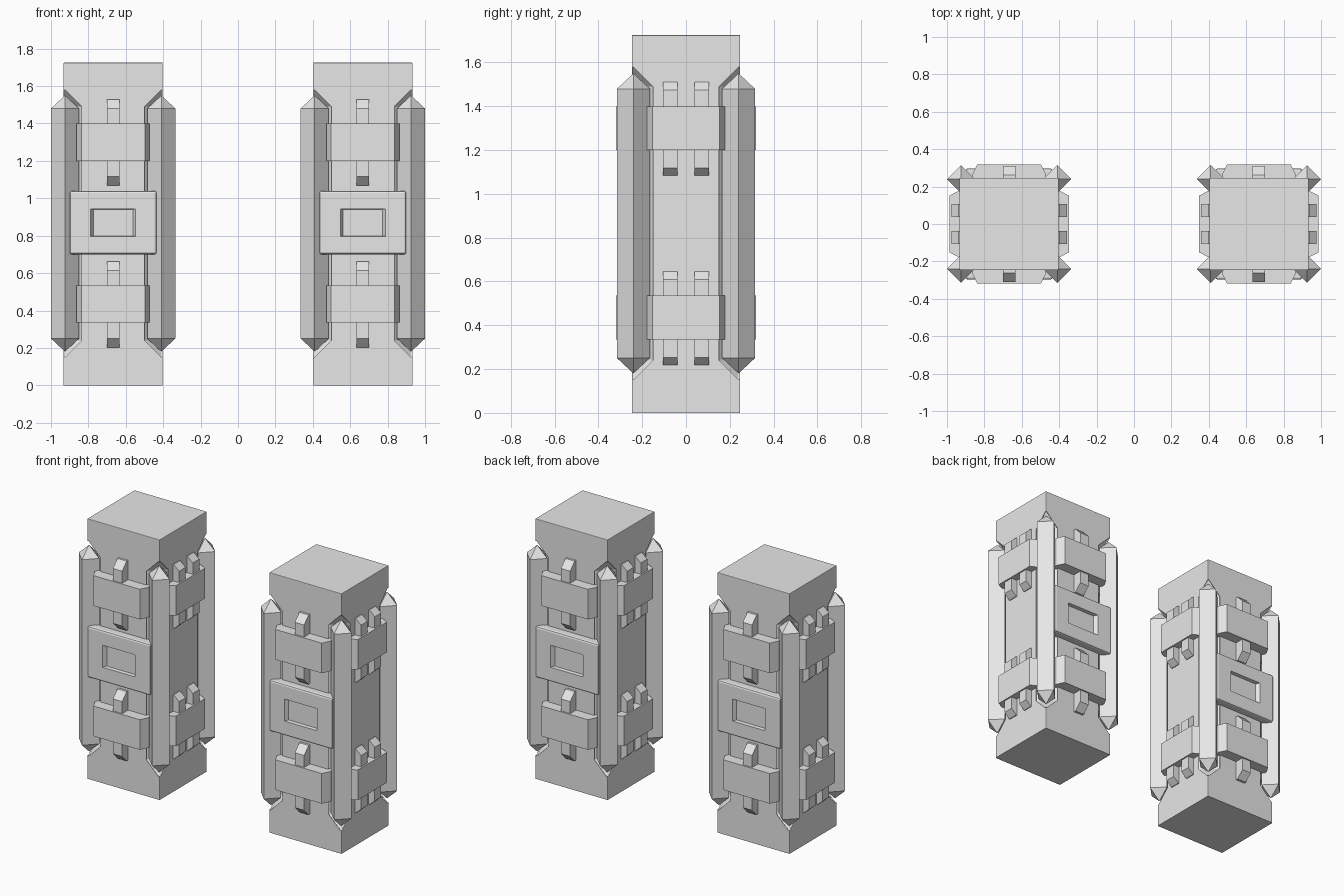
import bpy
import bmesh
from math import radians
from mathutils import Matrix

if "Cube" in bpy.data.objects:
    bpy.data.objects.remove(bpy.data.objects["Cube"], do_unlink=True)

PILLAR_X = 0.6675
HALF_X, HALF_Y, TOP = 0.265, 0.247, 1.725
POST_X, POST_Y = 0.2575, 0.24
SIDES = [(sx, sy) for sx in (-1, 1) for sy in (-1, 1)]

grey = bpy.data.materials.new("plain grey")
grey.use_nodes = True
grey.diffuse_color = (0.8, 0.8, 0.8, 1)
grey.node_tree.nodes["Principled BSDF"].inputs["Base Color"].default_value = (0.8, 0.8, 0.8, 1)


def add_hull(bm, points):
    """Add a convex solid through the points."""
    verts = [bm.verts.new(p) for p in points]
    bmesh.ops.convex_hull(bm, input=verts)


def add_box(bm, x, y, z):
    add_hull(bm, [(a, b, c) for a in x for b in y for c in z])


def clean(bm):
    bmesh.ops.dissolve_limit(bm, angle_limit=radians(1), verts=bm.verts[:], edges=bm.edges[:])
    bmesh.ops.recalc_face_normals(bm, faces=bm.faces[:])


def to_mesh(bm, name):
    mesh = bpy.data.meshes.new(name)
    bm.to_mesh(mesh)
    bm.free()
    return mesh


def place(mesh, name, angle=0):
    """Put the part on both pillars, turned about the pillar axis."""
    if not mesh.materials:
        mesh.materials.append(grey)
    for label, x in (("right", -PILLAR_X), ("left", PILLAR_X)):
        obj = bpy.data.objects.new(f"{label}_{name}", mesh)
        obj.location.x = x
        obj.rotation_euler.z = radians(angle)
        bpy.context.collection.objects.link(obj)


def spike_points(sx, sy, r, low, high, tip):
    """Diamond column with a pyramid at each end."""
    cx, cy = sx * POST_X, sy * POST_Y
    ring = [(cx + r, cy), (cx, cy + r), (cx - r, cy), (cx, cy - r)]
    points = [(x, y, z) for x, y in ring for z in (low, high)]
    return points + [(cx, cy, low - tip), (cx, cy, high + tip)]


# Body: block with a pointed groove along each corner and softened edges
bm = bmesh.new()
add_box(bm, (-HALF_X, HALF_X), (-HALF_Y, HALF_Y), (-0.1, TOP))
clean(bm)
body = bpy.data.objects.new("body_shape", to_mesh(bm, "body_shape"))
bpy.context.collection.objects.link(body)
cutters = []
for sx, sy in SIDES:
    bm = bmesh.new()
    add_hull(bm, spike_points(sx, sy, 0.095, 0.24, 1.49, 0.095))
    clean(bm)
    cutter = bpy.data.objects.new("groove_cutter", to_mesh(bm, "groove_cutter"))
    cutter.hide_render = True
    bpy.context.collection.objects.link(cutter)
    cutters.append(cutter)
    groove = body.modifiers.new("groove", 'BOOLEAN')
    groove.operation = 'DIFFERENCE'
    groove.solver = 'EXACT'
    groove.object = cutter
soften = body.modifiers.new("soften", 'BEVEL')
soften.width = 0.012
soften.segments = 2
soften.limit_method = 'ANGLE'
bpy.context.view_layer.update()
bm = bmesh.new()
bm.from_object(body, bpy.context.evaluated_depsgraph_get())
for helper in cutters + [body]:
    bpy.data.objects.remove(helper, do_unlink=True)
# Flat, sharp-edged foot
cut = bmesh.ops.bisect_plane(bm, geom=bm.verts[:] + bm.edges[:] + bm.faces[:],
                             plane_co=(0, 0, 0), plane_no=(0, 0, 1), clear_inner=True)
rim = [e for e in cut["geom_cut"] if isinstance(e, bmesh.types.BMEdge)]
bmesh.ops.contextual_create(bm, geom=rim)
bmesh.ops.recalc_face_normals(bm, faces=bm.faces[:])
place(to_mesh(bm, "body"), "body")

# Corner posts
for sx, sy in SIDES:
    bm = bmesh.new()
    add_hull(bm, spike_points(sx, sy, 0.075, 0.25, 1.48, 0.07))
    clean(bm)
    name = f"{'front' if sy < 0 else 'back'}_{'left' if sx > 0 else 'right'}_post"
    place(to_mesh(bm, name), name)


def clamp_mesh(half, z0, z1):
    """Band with slanted ends, lying against the front."""
    profile = [(half, 0.23), (half, 0.27), (half - 0.025, 0.319)]
    bm = bmesh.new()
    add_hull(bm, [(s * u, -d, z) for u, d in profile for s in (-1, 1) for z in (z0, z1)])
    clean(bm)
    return to_mesh(bm, "clamp")


def tab_mesh(centres, z0, z1, slant, inner):
    """Upright tabs with slanted ends, passing behind the clamp face."""
    bm = bmesh.new()
    profile = [(z0, 0.23), (z0, inner), (z0 + slant, 0.309),
               (z1 - slant, 0.309), (z1, inner), (z1, 0.23)]
    for c in centres:
        add_hull(bm, [(c + w, -d, z) for z, d in profile for w in (-0.034, 0.034)])
    clean(bm)
    return to_mesh(bm, "tabs")


# Clamps and tabs on all four sides, in a lower and an upper row
for row, base in (("lower", 0.335), ("upper", 1.2)):
    wide = clamp_mesh(0.195, base, base + 0.2)
    narrow = clamp_mesh(0.177, base, base + 0.2)
    single = tab_mesh((0,), base - 0.132, base + 0.328, 0.048, 0.262)
    double = tab_mesh((-0.072, 0.072), base - 0.117, base + 0.31, 0.035, 0.27)
    for side, angle in (("front", 0), ("left", 90), ("back", 180), ("right", 270)):
        facing = side in ("front", "back")
        place(wide if facing else narrow, f"{side}_{row}_clamp", angle)
        place(single if facing else double, f"{side}_{row}_tabs", angle)

# Middle plates with a recessed panel
bm = bmesh.new()
FACE, MID = -0.297, 0.87
add_box(bm, (-0.2325, 0.2325), (FACE, -0.23), (0.7, 1.04))
clean(bm)
bmesh.ops.bevel(bm, geom=bm.edges[:], offset=0.012, segments=2, profile=0.5, affect='EDGES')
panel = min(bm.faces, key=lambda f: f.calc_center_median().y)
for half_u, half_z, depth in ((0.12, 0.073, 0), (0.105, 0.071, 0.025)):
    bmesh.ops.inset_region(bm, faces=[panel], thickness=0.01)
    for v in panel.verts:
        v.co = (half_u if v.co.x > 0 else -half_u, FACE + depth,
                MID + (half_z if v.co.z > MID else -half_z))
bmesh.ops.recalc_face_normals(bm, faces=bm.faces[:])
plate = to_mesh(bm, "middle_plate")
place(plate, "front_middle_plate")
place(plate, "back_middle_plate", 180)
